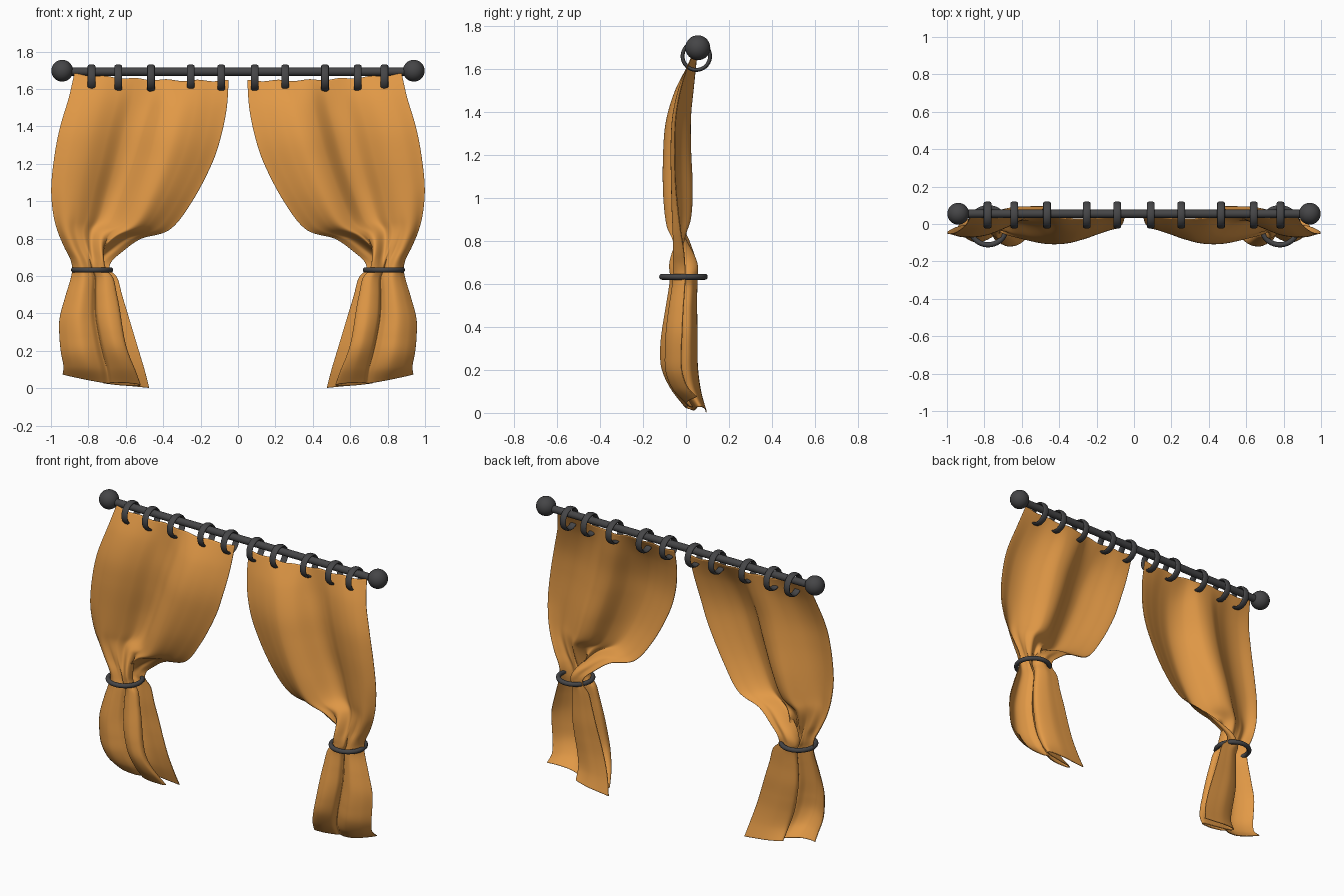
import bpy, math

if "Cube" in bpy.data.objects:
    bpy.data.objects.remove(bpy.data.objects["Cube"])

def material(name, rgb):
    m = bpy.data.materials.new(name)
    m.diffuse_color = (*rgb, 1)
    m.use_nodes = True
    m.node_tree.nodes["Principled BSDF"].inputs["Base Color"].default_value = m.diffuse_color
    return m

cloth = material("ochre cloth", (0.76, 0.32, 0.062))
iron = material("dark iron", (0.06, 0.06, 0.063))

def finish(name, mat):
    o = bpy.context.object
    o.name = name
    o.data.materials.append(mat)
    bpy.ops.object.shade_smooth_by_angle(angle=math.radians(50))
    return o

# Curtain profile, top to hem:
# inner x, inner z, outer x, outer z, mean y, broad fold depth, gathered fold depth
ROWS = [
    (.05, 1.645, .875, 1.68, .040, .012, .000),
    (.06, 1.50, .905, 1.55, .000, .045, .000),
    (.09, 1.35, .95, 1.40, -.028, .062, .000),
    (.14, 1.20, .98, 1.25, -.034, .070, .000),
    (.245, 1.0, .998, 1.08, -.030, .074, .000),
    (.364, .85, .99, .95, -.022, .066, .012),
    (.52, .80, .967, .85, -.018, .040, .030),
    (.62, .73, .93, .76, -.012, .016, .052),
    (.675, .68, .895, .69, -.010, .004, .064),
    (.685, .636, .885, .636, -.010, .000, .064),
    (.645, .59, .895, .58, -.012, .000, .066),
    (.62, .50, .925, .48, -.020, .000, .073),
    (.59, .40, .953, .37, -.026, .000, .082),
    (.56, .30, .953, .27, -.030, .000, .085),
    (.53, .20, .945, .19, -.026, .000, .084),
    (.50, .10, .932, .12, .000, .000, .072),
    (.475, .003, .937, .075, .045, .000, .052)]

# Broad folds of the upper cloth, across the width: depth
BROAD = [(.1,), (-.3,), (-.75,), (-1,), (-.55,), (.6,), (.75,), (.1,), (-.4,), (-.5,), (-.25,)]

# Overlapping gathered fold, across the width: position, depth
GATHER = [(0, .95), (.16, .95), (.34, .9), (.52, .55), (.50, .1), (.30, -.1), (.12, -.35),
          (.12, -.8), (.27, -1), (.42, -.65), (.47, -.2), (.56, -.55), (.72, -.8), (.88, -.45), (1, .1)]

def sample(rows, t):
    # smooth interpolation through the rows
    s = t * (len(rows) - 1)
    i = min(int(s), len(rows) - 2)
    f = s - i
    a, b, c, d = (rows[max(0, min(len(rows) - 1, i + k))] for k in (-1, 0, 1, 2))
    return [q + .5 * f * (r - p + f * (2*p - 5*q + 4*r - w + f * (3*(q - r) + w - p)))
            for p, q, r, w in zip(a, b, c, d)]

def curtain(name, side, nu=140, nv=140):
    verts, faces = [], []
    for j in range(nv + 1):
        t = j / nv
        xi, zi, xo, zo, mean, broad, gather = sample(ROWS, t)
        k = max(0, min(1, (t - .34) / .24))
        k = k * k * (3 - 2 * k)
        low = max(0, (t - .6) / .4)
        pleat = .022 * math.exp(-((t - .45) / .11) ** 2)
        for i in range(nu + 1):
            u = i / nu
            pos, depth = sample(GATHER, u)
            s = u + (pos - u) * k
            bell = math.sin(math.pi * u)
            lobe = math.exp(-((u - .46) / .12) ** 2)
            s += lobe * (.05 * low ** 2 + .05 * low * math.sin(17 * t))
            x = xi + (xo - xi) * s
            y = mean + broad * sample(BROAD, u)[0] + gather * depth
            y += pleat * math.cos(28 * u + 2) * bell
            y += .006 * low * math.sin(23 * t + 9 * u) * bell
            z = zi + (zo - zi) * s - .02 * bell * low ** 4
            z += .03 * low ** 4 * math.exp(-((u - .52) / .15) ** 2)
            z += .004 * math.cos(10 * math.pi * u) * (1 - t) ** 12
            z -= .012 * bell * (1 - t) ** 12
            verts.append((side * x, y, max(z, 0)))
    w = nu + 1
    for j in range(nv):
        for i in range(nu):
            q = [j*w + i, (j+1)*w + i, (j+1)*w + i + 1, j*w + i + 1]
            faces.append(q if side > 0 else q[::-1])
    me = bpy.data.meshes.new(name)
    me.from_pydata(verts, [], faces)
    o = bpy.data.objects.new(name, me)
    bpy.context.collection.objects.link(o)
    bpy.ops.object.select_all(action='DESELECT')
    o.select_set(True)
    bpy.context.view_layer.objects.active = o
    finish(name, cloth)
    mod = o.modifiers.new("thickness", 'SOLIDIFY')
    mod.thickness = .004
    mod.offset = 0

# Rod
bpy.ops.mesh.primitive_cylinder_add(vertices=32, radius=.022, depth=1.86,
                                    location=(0, .055, 1.693), rotation=(0, math.pi/2, 0))
finish("rod", iron)

for side, label in ((-1, "left"), (1, "right")):
    curtain(label + "_curtain", side)
    # Ball at the rod end
    bpy.ops.mesh.primitive_uv_sphere_add(segments=32, ring_count=16, radius=.058,
                                         location=(side * .94, .055, 1.698))
    finish(label + "_finial", iron)
    # Tie holding the cloth
    bpy.ops.mesh.primitive_torus_add(major_radius=.099, minor_radius=.014, major_segments=48,
                                     minor_segments=12, location=(side * .78, -.012, .633))
    finish(label + "_tie", iron)
    # Hanging rings
    for n, x in enumerate((.09, .253, .465, .64, .783)):
        bpy.ops.mesh.primitive_torus_add(major_radius=.064, minor_radius=.009, major_segments=40,
                                         minor_segments=12, location=(side * x, .048, 1.659),
                                         rotation=(0, math.pi/2, 0))
        bpy.context.object.scale = (1, 1, 2.3)
        finish(f"{label}_ring_{n + 1}", iron)
